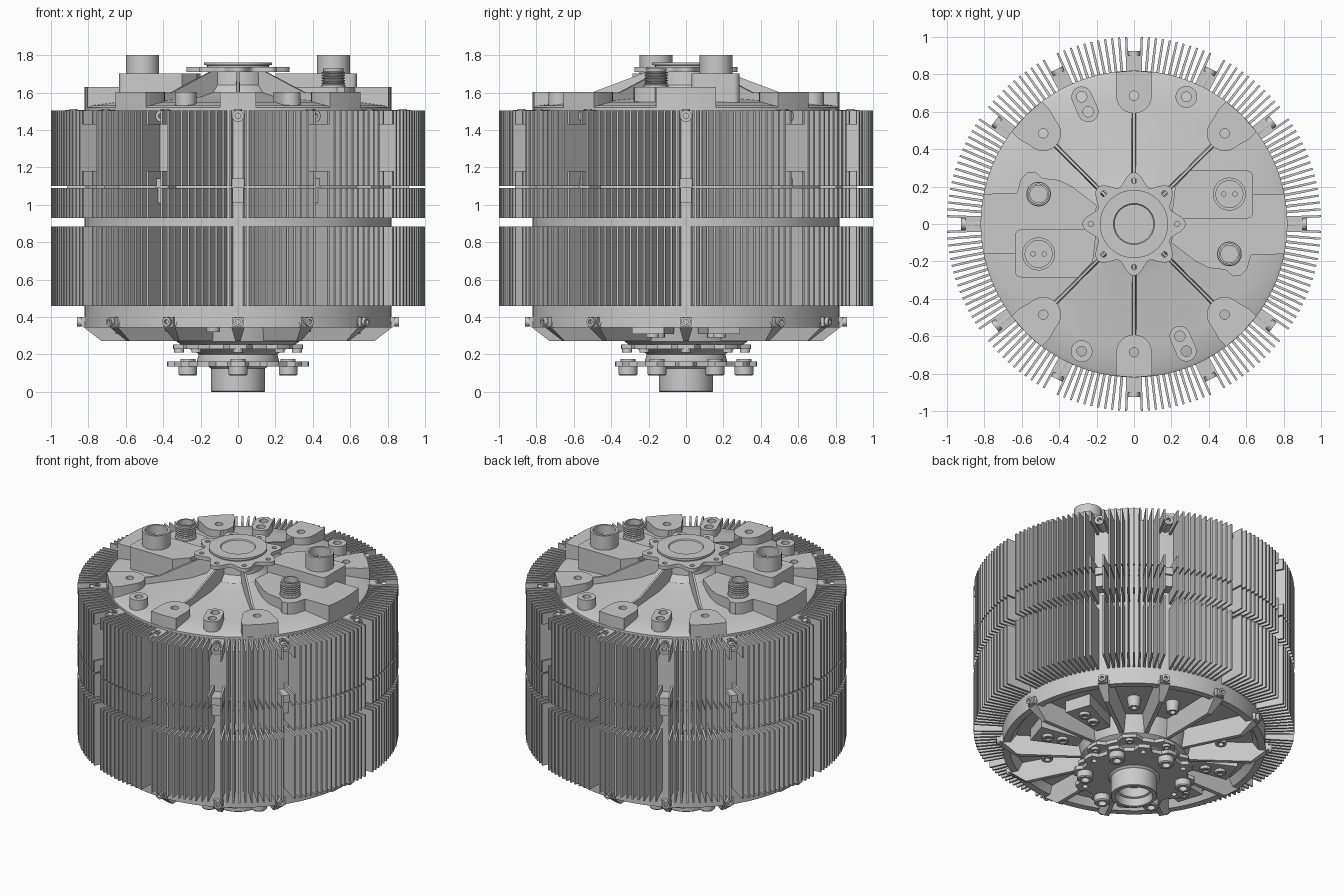
import bpy, bmesh
from math import sin, cos, pi, radians
from mathutils import Matrix, Vector

if "Cube" in bpy.data.objects:
    bpy.data.objects.remove(bpy.data.objects["Cube"])

T = Matrix.Translation


def finish(bm, name, angle=35):
    bmesh.ops.remove_doubles(bm, verts=bm.verts, dist=1e-5)
    bmesh.ops.recalc_face_normals(bm, faces=bm.faces)
    me = bpy.data.meshes.new(name)
    bm.to_mesh(me)
    bm.free()
    for p in me.polygons:
        p.use_smooth = True
    me.set_sharp_from_angle(angle=radians(angle))
    ob = bpy.data.objects.new(name, me)
    bpy.context.collection.objects.link(ob)
    return ob


def radial(bm, deg, pts):
    """Upright slab in a radial plane; pts are (radius, z, half_width)."""
    c, s = cos(radians(deg)), sin(radians(deg))
    a, b = ([bm.verts.new((r * c - k * w * s, r * s + k * w * c, z)) for r, z, w in pts]
            for k in (1, -1))
    bm.faces.new(a)
    bm.faces.new(b[::-1])
    n = len(pts)
    for i in range(n):
        j = (i + 1) % n
        bm.faces.new((a[i], b[i], b[j], a[j]))


def block(bm, deg, r0, r1, z0, z1, w0, w1=None):
    w1 = w0 if w1 is None else w1
    radial(bm, deg, [(r0, z0, w0), (r1, z0, w1), (r1, z1, w1), (r0, z1, w0)])


def lathe(bm, prof, mat=None, n=24):
    """Revolve an open (axis to axis) or closed (r, z) profile around local z."""
    mat = mat or Matrix()
    rings = [[bm.verts.new(mat @ Vector((r * cos(2 * pi * i / n), r * sin(2 * pi * i / n), z)))
              for i in range(n)] if r > 0 else [bm.verts.new(mat @ Vector((0, 0, z)))]
             for r, z in prof]
    closed = prof[0][0] > 0
    for k in range(len(rings) - (0 if closed else 1)):
        p, q = rings[k], rings[(k + 1) % len(rings)]
        for i in range(n):
            j = (i + 1) % n
            f = [p[i % len(p)], p[j % len(p)], q[j % len(q)], q[i % len(q)]]
            bm.faces.new(list(dict.fromkeys(f)))


def cup(r, ri, z0, z1, zi):
    """Cylinder profile with a blind hole down to zi."""
    return [(0, z0), (r, z0), (r, z1), (ri, z1), (ri, zi), (0, zi)]


def circle(x, y, r, n=24, a0=0, a1=360):
    m = n if a1 - a0 == 360 else n + 1
    return [(x + r * cos(radians(a0 + (a1 - a0) * i / n)),
             y + r * sin(radians(a0 + (a1 - a0) * i / n))) for i in range(m)]


def spin(loop, deg):
    c, s = cos(radians(deg)), sin(radians(deg))
    return [(x * c - y * s, x * s + y * c) for x, y in loop]


def plate(name, loops, z0, z1):
    """Flat extruded outline; later loops become holes."""
    cu = bpy.data.curves.new(name, 'CURVE')
    cu.dimensions, cu.fill_mode, cu.extrude = '2D', 'BOTH', (z1 - z0) / 2
    for loop in loops:
        sp = cu.splines.new('POLY')
        sp.points.add(len(loop) - 1)
        for p, (x, y) in zip(sp.points, loop):
            p.co = (x, y, 0, 1)
        sp.use_cyclic_u = True
    tmp = bpy.data.objects.new(name + "_curve", cu)
    bpy.context.collection.objects.link(tmp)
    me = tmp.evaluated_get(bpy.context.evaluated_depsgraph_get()).to_mesh()
    bm = bmesh.new()
    bm.from_mesh(me)
    bpy.data.objects.remove(tmp)
    bmesh.ops.translate(bm, verts=bm.verts, vec=(0, 0, (z0 + z1) / 2))
    return finish(bm, name)


# housing core and top cover, one revolved shell
bm = bmesh.new()
lathe(bm, [(0, .39), (.74, .39), (.775, .345), (.82, .345), (.82, 1.52), (.8, 1.53), (.66, 1.55),
           (.3, 1.575), (.2, 1.6), (.165, 1.64), (.16, 1.715), (0, 1.715)], n=128)
finish(bm, "housing", 25)

# cooling fins in three bands, with slots at the twelve lug angles
lugs = [0, 36.5, 63.5, 90, 116.5, 143.5, 180, 216.5, 243.5, 270, 296.5, 323.5]
bm = bmesh.new()
for a, b in zip(lugs, lugs[1:] + [360]):
    n = round((b - a - 4.8) / 2.13)
    for i in range(n + 1):
        d = a + 2.4 + (b - a - 4.8) * i / n
        notched = (i == 0 and a % 90) or (i == n and b % 90)
        bands = [(.46, .885), (.93, 1.09)]
        bands += [(1.1, 1.18), (1.43, 1.505)] if notched else [(1.1, 1.505)]
        for z0, z1 in bands:
            block(bm, d, .81, 1.0, z0, z1, .0075, .0055)
finish(bm, "cooling_fins")

# lugs, clips and screw bosses in the slots
bm = bmesh.new()
for d in lugs:
    R = Matrix.Rotation(radians(d), 4, 'Z') @ Matrix.Rotation(pi / 2, 4, 'Y')
    block(bm, d, .81, .9, 1.46, 1.505, .032)
    lathe(bm, cup(.022, .012, 1.5, 1.512, 1.502), T((.88 * cos(radians(d)), .88 * sin(radians(d)), 0)), 12)
    lathe(bm, cup(.032, .015, .81, .925, .9), T((0, 0, 1.475)) @ R, 16)
    block(bm, d, .81, .915, 1.09, 1.14, .038)
    block(bm, d, .81, .9, 1.01, 1.09, .03)
    block(bm, d, .81, .84, .35, .4, .03)
    lathe(bm, cup(.025, .012, .8, .86, .835), T((0, 0, .375)) @ R, 16)
finish(bm, "lugs_and_clips")

# top mounting pads and stiffening ribs
bm = bmesh.new()
for k, d in enumerate((45, 90, 135, 225, 270, 315)):
    w = .095 if d % 90 == 0 else .115
    outline = circle(.686, 0, .095, 12, 90, 270) + [(.76, -w), (.812, -w), (.82, 0), (.812, w), (.76, w)]
    plate(f"mounting_pad_{k}", [spin(outline, d), spin(circle(.686, 0, .025, 16), d)], 1.5, 1.602)
    radial(bm, d, [(.1, 1.55, .014), (.62, 1.53, .014), (.62, 1.595, .007), (.5, 1.602, .007),
                   (.2, 1.715, .007), (.1, 1.715, .007)])
finish(bm, "top_ribs")

# raised connector platforms, port bosses and connectors, in rotated pairs
conn = bmesh.new()
for side, d in (("right", 0), ("left", 180)):
    plat = circle(0, 0, .82, 8, -11.3, 11.3) + [
        (.5, .16), (.22, .1), (.2, -.1), (.33, -.2), (.4, -.235), (.49, -.245), (.53, -.28), (.57, -.275),
        (.605, -.24), (.625, -.165)]
    plate(f"connector_platform_{side}", [spin(plat, d)], 1.5, 1.63)
    box = (circle(.605, .06, .03, 5, -90, 0) + circle(.605, .255, .03, 5, 0, 90)
           + [(.3, .285), (.22, .2), (.2, .03)])
    plate(f"connector_box_{side}", [spin(box, d)], 1.5, 1.702)
    oval = circle(.28, -.68, .055, 12, 205, 385)[::1] + circle(.245, -.6, .055, 12, 25, 205)
    plate(f"double_port_{side}", [spin(oval, d), spin(circle(.28, -.68, .028, 16), d),
                                  spin(circle(.245, -.6, .028, 16), d)], 1.5, 1.603)
    plate(f"single_port_{side}", [spin(circle(.28, .68, .058), d), spin(circle(.28, .68, .026, 16), d)],
          1.5, 1.603)
    R = Matrix.Rotation(radians(d), 4, 'Z')
    M = R @ T((.51, .16, 0))
    lathe(conn, cup(.088, .072, 1.69, 1.8, 1.72), M, 40)
    for x in (-.03, .03):
        lathe(conn, [(0, 1.71), (.014, 1.71), (.014, 1.77), (0, 1.77)], M @ T((x, 0, 0)), 12)
    threads = []
    for i in range(5):
        z = 1.645 + i * .014
        threads += [(.054, z), (.063, z + .003), (.063, z + .008), (.054, z + .011)]
    lathe(conn, [(0, 1.62), (.066, 1.62), (.066, 1.64)] + threads
          + [(.056, 1.73), (.046, 1.73), (.046, 1.69), (0, 1.69)], R @ T((.51, -.16, 0)), 32)
finish(conn, "connectors")

# scalloped top flange with eight screw eyes, and its bearing cap
wave = []
for i in range(192):
    t = 2 * pi * i / 192
    wave.append(((.243 + .033 * cos(8 * t)) * cos(t), (.243 + .033 * cos(8 * t)) * sin(t)))
plate("top_flange", [wave] + [circle(.23 * cos(i * pi / 4), .23 * sin(i * pi / 4), .015, 12)
                              for i in range(8)], 1.71, 1.736)
bm = bmesh.new()
lathe(bm, [(0, 1.73), (.165, 1.73), (.165, 1.745), (.182, 1.748), (.182, 1.762), (.11, 1.762),
           (.105, 1.755), (0, 1.755)], n=64)
finish(bm, "bearing_cap")

# underside: tapered spokes, floor bosses and hub
bm = bmesh.new()
for d in lugs:
    radial(bm, d, [(.25, .4, .03), (.815, .4, .05), (.825, .345, .035), (.73, .272, .014), (.25, .272, .012)])
finish(bm, "bottom_spokes")
bm = bmesh.new()
for d in (50, 76, 130, 230, 256, 310):
    lathe(bm, [(0, .4), (.045, .4), (.035, .32), (.018, .32), (.018, .36), (0, .36)],
          T((.55 * cos(radians(d)), .55 * sin(radians(d)), 0)), 20)
for d in (18, 162, 198, 342):
    block(bm, d, .36, .66, .31, .4, .05, .09)
    for r in (.48, .58):
        lathe(bm, cup(.035, .018, .3, .32, .31), Matrix.Rotation(radians(d), 4, 'Z') @ T((r, 0, .61))
              @ Matrix.Rotation(pi, 4, 'X'), 16)
finish(bm, "floor_bosses")
bm = bmesh.new()
lathe(bm, [(0, .4), (.36, .4), (.33, .27), (.3, .25), (.3, .235), (.24, .225), (.21, .2), (.22, .165),
           (.22, .15), (0, .15)], n=64)
finish(bm, "bottom_hub")

# bearing retainer ring and its screws
def scallop(base, amp, n, phase=0, steps=192):
    out = []
    for i in range(steps):
        t = 2 * pi * i / steps
        r = base + amp * max(-1, min(1, 2.2 * cos(n * (t - phase))))
        out.append((r * cos(t), r * sin(t)))
    return out

plate("retainer_ring", [scallop(.325, .022, 8), circle(0, 0, .2, 48)], .228, .252)
bm = bmesh.new()
for i in range(8):
    M = T((.315 * cos(i * pi / 4), .315 * sin(i * pi / 4), .228)) @ Matrix.Rotation(pi, 4, 'X')
    lathe(bm, cup(.026, .012, -.02, .018, .004), M, 16)
finish(bm, "retainer_screws")

# output flange with six bolt bushings and alternate holes
ang = [pi / 6 + i * pi / 3 for i in range(6)]
plate("output_flange", [scallop(.357, .023, 12, pi / 6)]
      + [circle(.325 * cos(i * pi / 3), .325 * sin(i * pi / 3), .018, 16) for i in range(6)], .136, .162)
bm = bmesh.new()
for t in ang:
    M = T((.31 * cos(t), .31 * sin(t), .14)) @ Matrix.Rotation(pi, 4, 'X')
    lathe(bm, [(0, -.036), (.04, -.036), (.04, 0), (.05, 0), (.05, .046), (.044, .053), (.026, .053),
               (.026, .01), (0, .01)], M, 24)
finish(bm, "flange_bushings")

# hollow output shaft
bm = bmesh.new()
lathe(bm, [(0, .15), (.17, .15), (.16, .135), (.145, .125), (.145, .004), (.141, 0), (.118, 0),
           (.112, .02), (.112, .05), (.1, .055), (.1, .12), (0, .12)], n=48)
finish(bm, "output_shaft")
